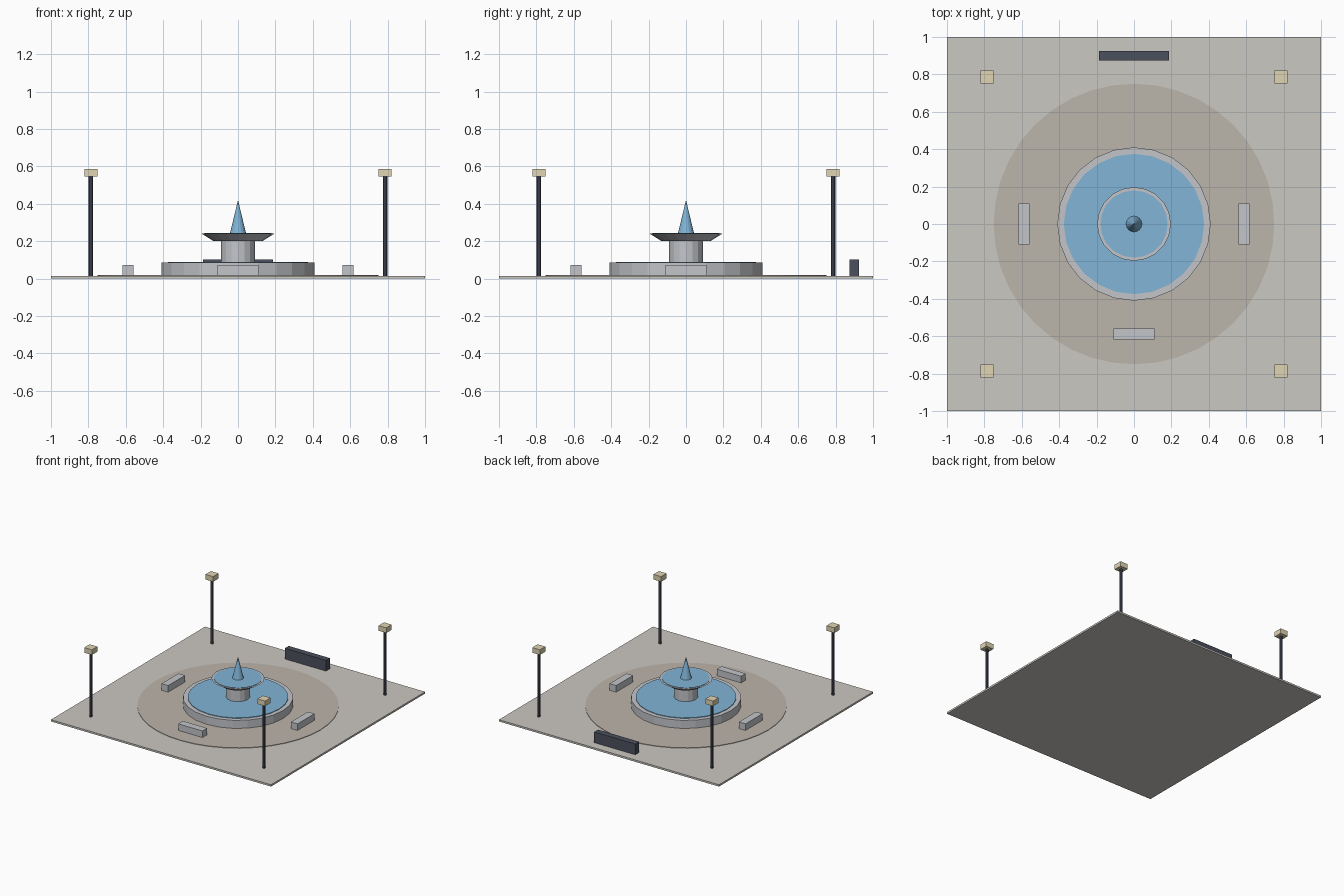
import bpy
from math import pi

if "Cube" in bpy.data.objects:
    bpy.data.objects.remove(bpy.data.objects["Cube"])


def material(name, rgb):
    m = bpy.data.materials.new(name)
    m.diffuse_color = (*rgb, 1)
    m.use_nodes = True
    m.node_tree.nodes["Principled BSDF"].inputs["Base Color"].default_value = m.diffuse_color
    return m


SLAB = material("pale_stone", (0.60, 0.58, 0.54))
PAVING = material("warm_paving", (0.50, 0.46, 0.41))
STONE = material("grey_stone", (0.55, 0.56, 0.59))
WATER = material("water_blue", (0.22, 0.46, 0.68))
METAL = material("dark_metal", (0.07, 0.08, 0.11))
LAMP = material("lamp_cream", (0.75, 0.66, 0.45))


def finish(name, mat):
    ob = bpy.context.object
    ob.name = name
    ob.data.materials.append(mat)
    return ob


def box(name, x, y, z0, z1, sx, sy, mat):
    bpy.ops.mesh.primitive_cube_add(size=1, location=(x, y, (z0 + z1) / 2))
    bpy.context.object.scale = (sx, sy, z1 - z0)
    bpy.ops.object.transform_apply(location=False, rotation=False, scale=True)
    return finish(name, mat)


def round_part(name, r0, r1, z0, z1, sides, mat, x=0, y=0):
    bpy.ops.mesh.primitive_cone_add(vertices=sides, radius1=r0, radius2=r1,
                                    depth=z1 - z0, location=(x, y, (z0 + z1) / 2))
    return finish(name, mat)


# Plaza floor
G = 0.015
box("plaza_slab", 0, 0, 0, G, 2, 2, SLAB)
round_part("paving_circle", 0.75, 0.75, G - 0.005, 0.019, 40, PAVING)

# Fountain, from the pool up to the jet
round_part("pool_wall", 0.41, 0.41, G, 0.085, 24, STONE)
round_part("pool_water", 0.375, 0.375, 0.08, 0.090, 24, WATER)
round_part("pedestal", 0.09, 0.09, 0.085, 0.203, 16, STONE)
round_part("upper_bowl", 0.13, 0.197, 0.200, 0.242, 20, STONE)
round_part("bowl_water", 0.18, 0.18, 0.238, 0.245, 20, WATER)
round_part("water_jet", 0.043, 0, 0.242, 0.42, 16, WATER)

# Benches on three sides, sign wall at the back
box("bench_left", -0.588, 0, G, 0.073, 0.06, 0.22, STONE)
box("bench_right", 0.588, 0, G, 0.073, 0.06, 0.22, STONE)
box("bench_front", 0, -0.588, G, 0.073, 0.22, 0.06, STONE)
box("back_wall", 0, 0.90, G, 0.103, 0.373, 0.05, METAL)

# Corner lamps
for sx, side in ((-1, "left"), (1, "right")):
    for sy, end in ((-1, "front"), (1, "back")):
        x, y = 0.787 * sx, 0.787 * sy
        round_part(f"lamp_post_{end}_{side}", 0.011, 0.011, G, 0.547, 8, METAL, x, y)
        box(f"lamp_head_{end}_{side}", x, y, 0.545, 0.587, 0.07, 0.07, LAMP)
